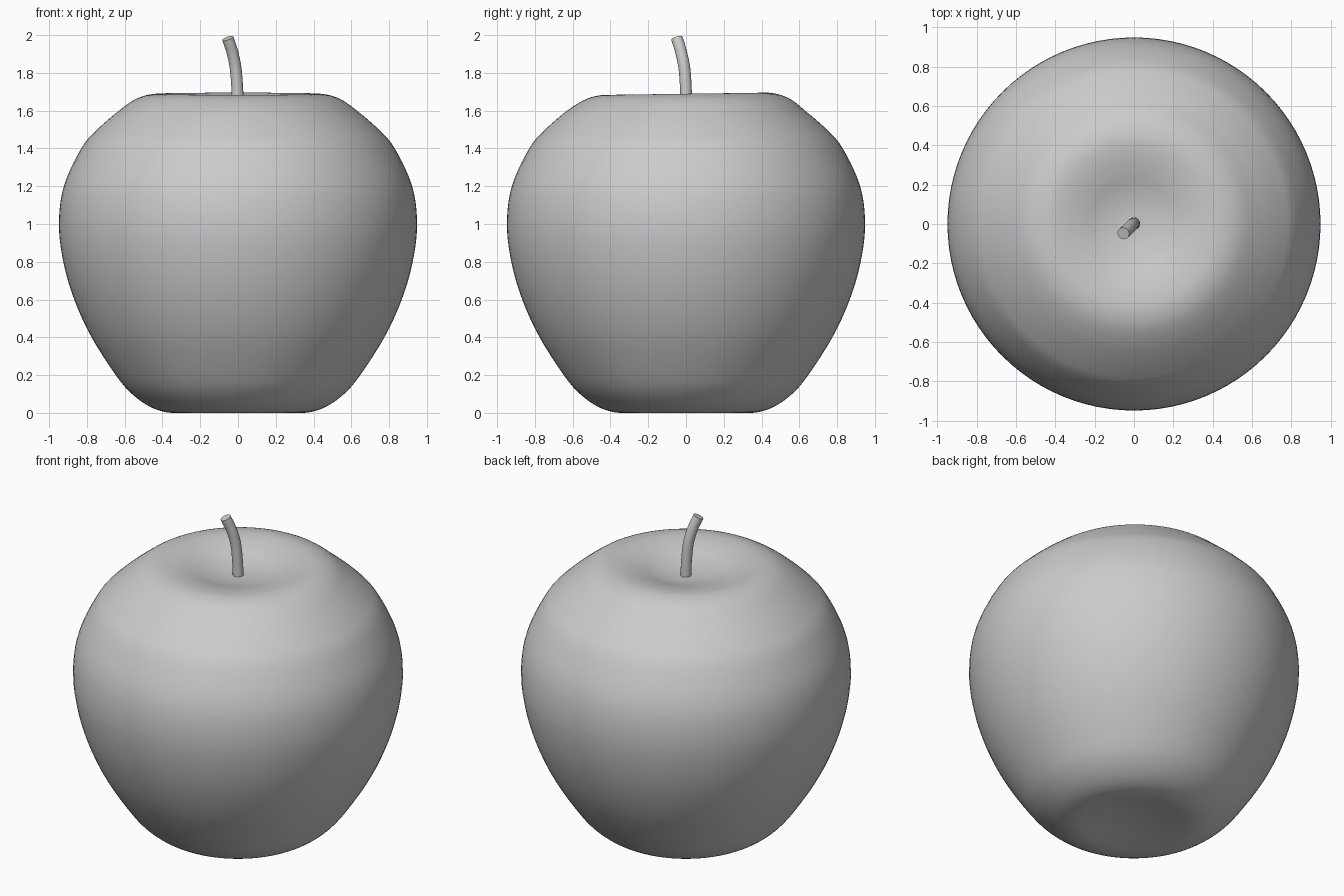
import bpy, bmesh, math
from mathutils import Vector

if "Cube" in bpy.data.objects:
    bpy.data.objects.remove(bpy.data.objects["Cube"])

SEGMENTS = 96
STEPS = 5


def smooth_path(points, steps):
    """Catmull-Rom interpolation through the points."""
    pts = [Vector(p) for p in points]
    pts = [2 * pts[0] - pts[1]] + pts + [2 * pts[-1] - pts[-2]]
    out = []
    for a, b, c, d in zip(pts, pts[1:], pts[2:], pts[3:]):
        for i in range(steps):
            t = i / steps
            out.append(0.5 * (2 * b + (c - a) * t + (2 * a - 5 * b + 4 * c - d) * t * t
                              + (3 * b - a - 3 * c + d) * t ** 3))
    return out + [pts[-2]]


def finish(name, bm, angle):
    bmesh.ops.recalc_face_normals(bm, faces=bm.faces[:])
    mesh = bpy.data.meshes.new(name)
    bm.to_mesh(mesh)
    bm.free()
    obj = bpy.data.objects.new(name, mesh)
    bpy.context.collection.objects.link(obj)
    bpy.ops.object.select_all(action='DESELECT')
    obj.select_set(True)
    bpy.context.view_layer.objects.active = obj
    bpy.ops.object.shade_smooth_by_angle(angle=math.radians(angle))


def skin(bm, rings, start=None, end=None):
    """Bridge consecutive rings; close the ends with a point or a flat cap."""
    n = len(rings[0])
    for low, high in zip(rings, rings[1:]):
        for i in range(n):
            j = (i + 1) % n
            bm.faces.new((low[i], low[j], high[j], high[i]))
    for ring, tip in ((rings[0], start), (rings[-1], end)):
        if tip is None:
            bm.faces.new(ring)
        else:
            v = bm.verts.new(tip)
            for i in range(n):
                bm.faces.new((ring[i], ring[(i + 1) % n], v))


# Apple body: lathed profile (radius, height) with dimples at both ends
profile = [(0, 0.03), (0.12, 0.025), (0.24, 0.01), (0.35, 0.0), (0.45, 0.025),
           (0.55, 0.09), (0.64, 0.19), (0.775, 0.4), (0.867, 0.6), (0.925, 0.8),
           (0.948, 1.0), (0.922, 1.2), (0.83, 1.4), (0.745, 1.5), (0.63, 1.6),
           (0.54, 1.662), (0.45, 1.688), (0.36, 1.684), (0.27, 1.664),
           (0.18, 1.637), (0.09, 1.62), (0, 1.615)]
path = smooth_path([(r, 0, z) for r, z in profile], STEPS)
bm = bmesh.new()
rings = []
for p in path[1:-1]:
    ring = []
    for i in range(SEGMENTS):
        a = 2 * math.pi * i / SEGMENTS
        # The rim is slightly higher toward the back
        lift = 0.006 * math.sin(a) * min(1, p.x / 0.4) if p.z > 1.6 else 0
        lift *= min(1, max(0, (p.z - 1.6) / 0.05))
        ring.append(bm.verts.new((p.x * math.cos(a), p.x * math.sin(a), p.z + lift)))
    rings.append(ring)
skin(bm, rings, path[0], path[-1])
finish("apple_body", bm, 60)

# Stem: round tube along a leaning curve, with a flat cut tip
line = smooth_path([(0.0, 0.003, 1.58), (-0.003, 0.0, 1.7), (-0.012, -0.008, 1.82),
                    (-0.03, -0.026, 1.91), (-0.054, -0.048, 1.983)], 5)
bm = bmesh.new()
rings = []
for k, p in enumerate(line):
    tangent = (line[min(k + 1, len(line) - 1)] - line[max(k - 1, 0)]).normalized()
    side = tangent.cross(Vector((0, 1, 0))).normalized()
    up = side.cross(tangent)
    rings.append([bm.verts.new(p + 0.031 * (side * math.cos(a) + up * math.sin(a)))
                  for a in (2 * math.pi * i / 24 for i in range(24))])
skin(bm, rings)
finish("stem", bm, 40)
